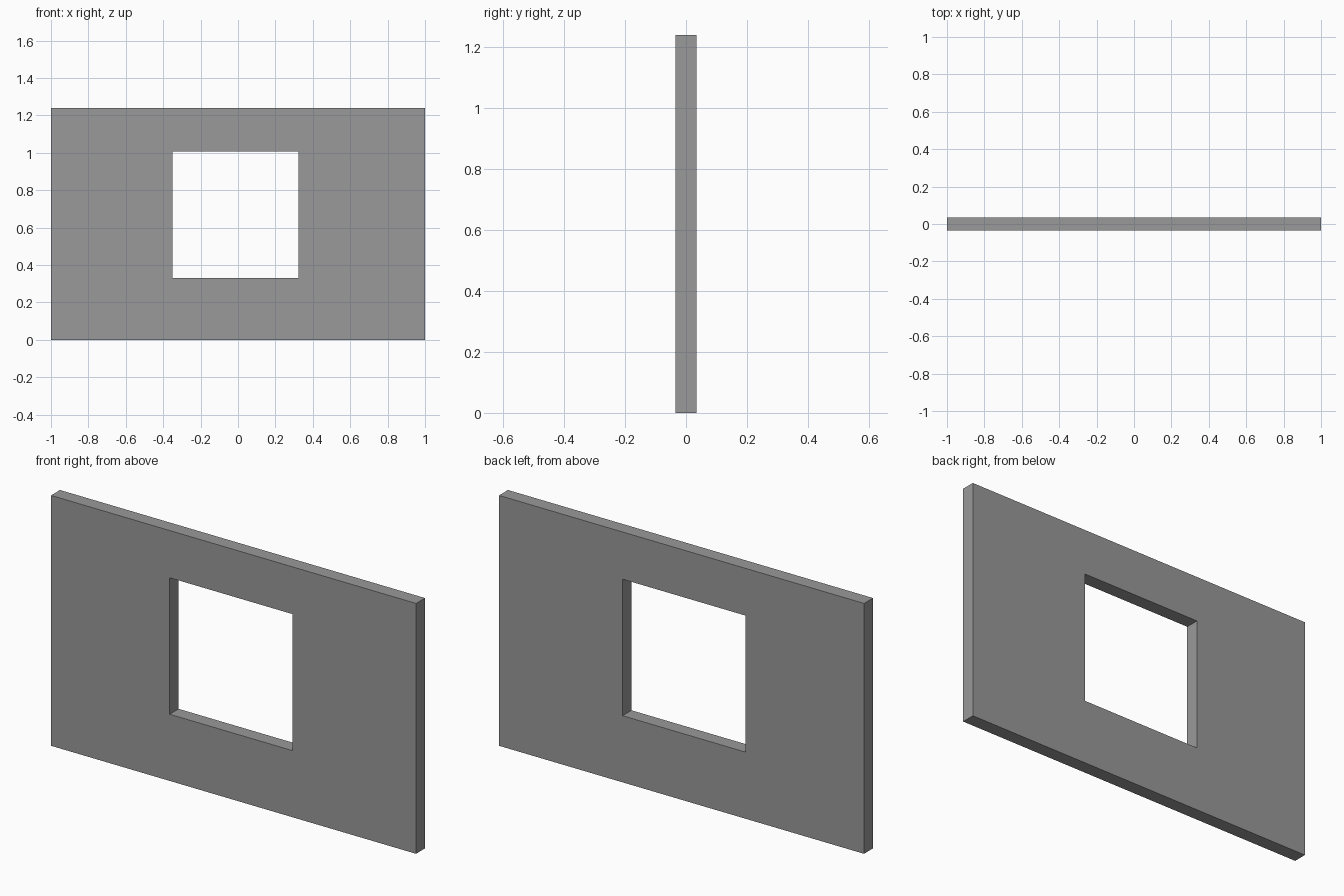
import bpy, bmesh

if "Cube" in bpy.data.objects:
    bpy.data.objects.remove(bpy.data.objects["Cube"])

HALF_T = 0.035                       # half the wall thickness
OUTER = (-1.0, 1.0, 0.0, 1.24)       # x min, x max, z min, z max
OPENING = (-0.35, 0.323, 0.33, 1.006)


def ring(bm, rect, y):
    x0, x1, z0, z1 = rect
    return [bm.verts.new((x, y, z)) for x, z in ((x0, z0), (x1, z0), (x1, z1), (x0, z1))]


# Wall panel with an off-centre window opening
bm = bmesh.new()
loops = [ring(bm, OUTER, -HALF_T), ring(bm, OPENING, -HALF_T),
         ring(bm, OPENING, HALF_T), ring(bm, OUTER, HALF_T)]

# Bridge front face, opening reveal, back face and outer edge
for a, b in zip(loops, loops[1:] + loops[:1]):
    for i in range(4):
        j = (i + 1) % 4
        bm.faces.new((a[i], a[j], b[j], b[i]))

bmesh.ops.recalc_face_normals(bm, faces=bm.faces)
mesh = bpy.data.meshes.new("wall_with_window_opening")
bm.to_mesh(mesh)
bm.free()
wall = bpy.data.objects.new("wall_with_window_opening", mesh)
bpy.context.collection.objects.link(wall)

# Dark grey wall colour
grey = bpy.data.materials.new("dark_grey")
grey.diffuse_color = (0.32, 0.32, 0.32, 1.0)
grey.use_nodes = True
grey.node_tree.nodes["Principled BSDF"].inputs["Base Color"].default_value = grey.diffuse_color
mesh.materials.append(grey)
